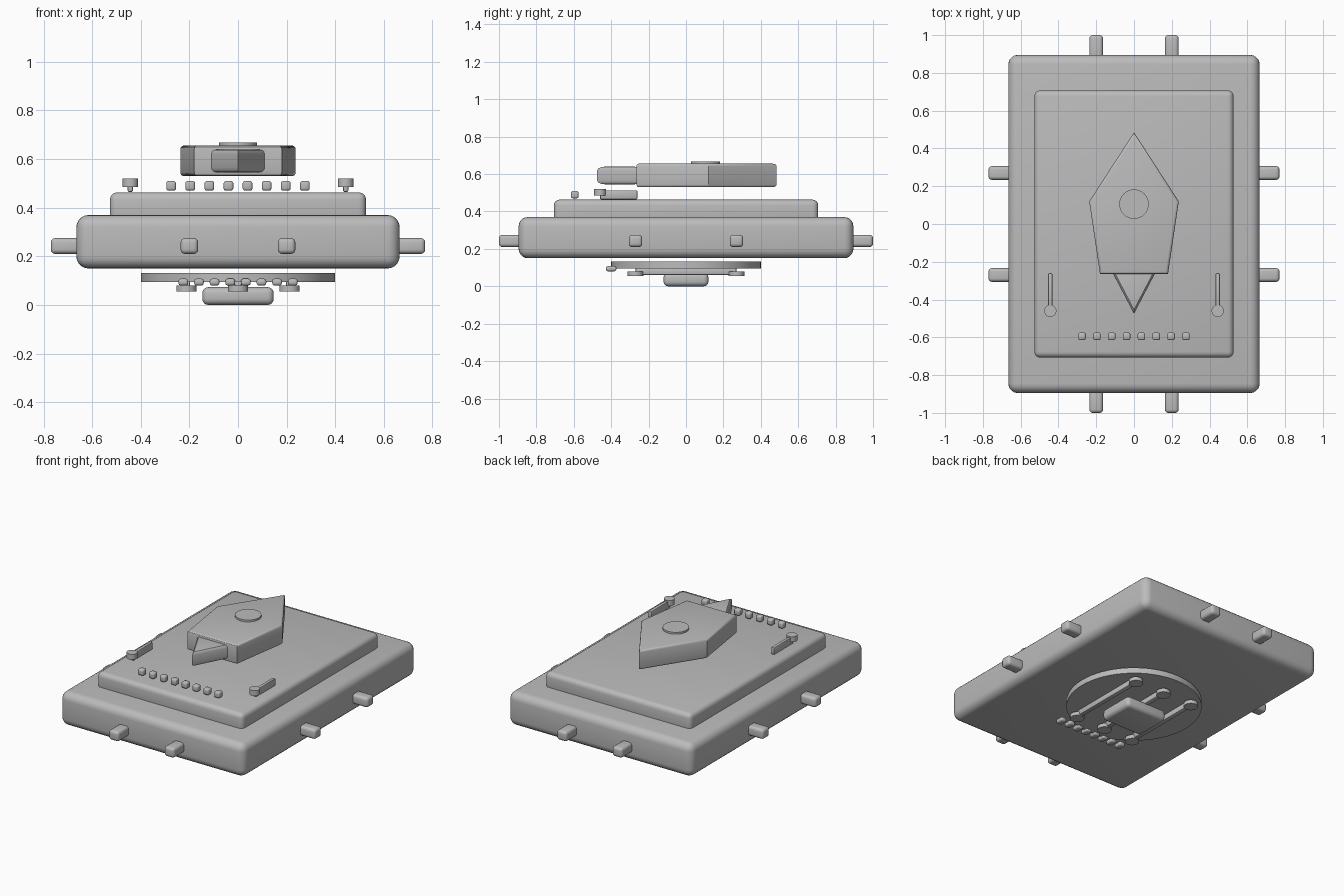
import bpy, bmesh
from mathutils import Matrix, Vector

cube = bpy.data.objects.get("Cube")
if cube:
    bpy.data.objects.remove(cube, do_unlink=True)

grey = bpy.data.materials.new("plain grey")
grey.use_nodes = True
tone = (0.5, 0.5, 0.5, 1)
grey.diffuse_color = tone
grey.node_tree.nodes["Principled BSDF"].inputs["Base Color"].default_value = tone


def finish(name, bm):
    bmesh.ops.recalc_face_normals(bm, faces=bm.faces)
    mesh = bpy.data.meshes.new(name)
    bm.to_mesh(mesh)
    bm.free()
    mesh.materials.append(grey)
    obj = bpy.data.objects.new(name, mesh)
    bpy.context.collection.objects.link(obj)
    bpy.ops.object.select_all(action='DESELECT')
    obj.select_set(True)
    bpy.context.view_layer.objects.active = obj
    bpy.ops.object.shade_smooth_by_angle()
    return obj


def round_edges(bm, edges, radius, segments):
    bmesh.ops.bevel(bm, geom=edges, offset=radius, segments=segments,
                    profile=0.5, affect='EDGES', clamp_overlap=True)


def box(name, low, high, radius=0, segments=4):
    low, high = Vector(low), Vector(high)
    bm = bmesh.new()
    place = Matrix.Translation((low + high) / 2) @ Matrix.Diagonal((*(high - low), 1))
    bmesh.ops.create_cube(bm, size=1, matrix=place)
    if radius:
        round_edges(bm, bm.edges[:], radius, segments)
    return finish(name, bm)


def disc(name, x, y, bottom, top, radius, sides=32):
    bm = bmesh.new()
    bmesh.ops.create_cone(bm, cap_ends=True, segments=sides, radius1=radius,
                          radius2=radius, depth=top - bottom,
                          matrix=Matrix.Translation((x, y, (bottom + top) / 2)))
    return finish(name, bm)


def prism(name, outline, bottom, top, radius):
    # Flat outline pulled upward, with only its upper and lower rims rounded
    bm = bmesh.new()
    face = bm.faces.new([bm.verts.new((x, y, bottom)) for x, y in outline])
    pulled = bmesh.ops.extrude_face_region(bm, geom=[face])["geom"]
    bmesh.ops.translate(bm, vec=(0, 0, top - bottom),
                        verts=[v for v in pulled if isinstance(v, bmesh.types.BMVert)])
    if not any(f.normal.z < -0.5 for f in bm.faces) and not face.is_valid:
        bm.faces.new([v for v in bm.verts if v.co.z == bottom])
    bmesh.ops.recalc_face_normals(bm, faces=bm.faces)
    rims = [e for e in bm.edges if abs(e.verts[0].co.z - e.verts[1].co.z) < 1e-4]
    round_edges(bm, rims, radius, 3)
    return finish(name, bm)


def bead_row(name, half_span, y, bottom, top, depth):
    for i in range(8):
        x = half_span * (2 * i / 7 - 1)
        box(name, (x - 0.02, y - depth / 2, bottom), (x + 0.02, y + depth / 2, top), 0.01, 3)


# Main slabs
box("base_slab", (-0.665, -0.895, 0.15), (0.665, 0.895, 0.37), 0.05, 5)
box("upper_slab", (-0.527, -0.707, 0.33), (0.527, 0.707, 0.463), 0.03)

# Tabs around the rim
for a in (-1, 1):
    for b in (-1, 1):
        x, y = a * 0.2, b * 0.27
        ends = sorted((b * 0.86, b * 1.0))
        box("end_tab", (x - 0.036, ends[0], 0.21), (x + 0.036, ends[1], 0.275), 0.018)
        ends = sorted((a * 0.63, a * 0.77))
        box("side_tab", (ends[0], y - 0.036, 0.21), (ends[1], y + 0.036, 0.275), 0.018)

# Raised pointed body, its nose and cap
prism("pointed_body", [(0, 0.485), (-0.237, 0.12), (-0.18, -0.265),
                       (0.18, -0.265), (0.237, 0.12)], 0.53, 0.656, 0.014)
prism("pointed_nose", [(0, -0.475), (0.115, -0.255), (-0.115, -0.255)], 0.545, 0.64, 0.02)
disc("body_cap", 0, 0.105, 0.64, 0.668, 0.078)

# Levers and bead row on the upper slab
for x in (-0.443, 0.443):
    disc("lever_knob", x, -0.46, 0.485, 0.52, 0.032)
    box("lever_arm", (x - 0.011, -0.46, 0.465), (x + 0.011, -0.26, 0.513), 0.006, 2)
bead_row("upper_bead", 0.275, -0.595, 0.47, 0.51, 0.04)

# Underside turntable, rods with round ends, bead row and foot
disc("underside_disc", 0, 0, 0.095, 0.132, 0.4, 64)
for x in (-0.212, 0, 0.212):
    box("underside_rod", (x - 0.015, -0.27, 0.06), (x + 0.015, 0.27, 0.097), 0.006, 2)
    for y in (-0.27, 0.27):
        disc("rod_end", x, y, 0.055, 0.079, 0.042)
bead_row("underside_bead", 0.225, -0.4, 0.08, 0.108, 0.055)
box("underside_foot", (-0.147, -0.12, 0), (0.147, 0.12, 0.073), 0.025)
